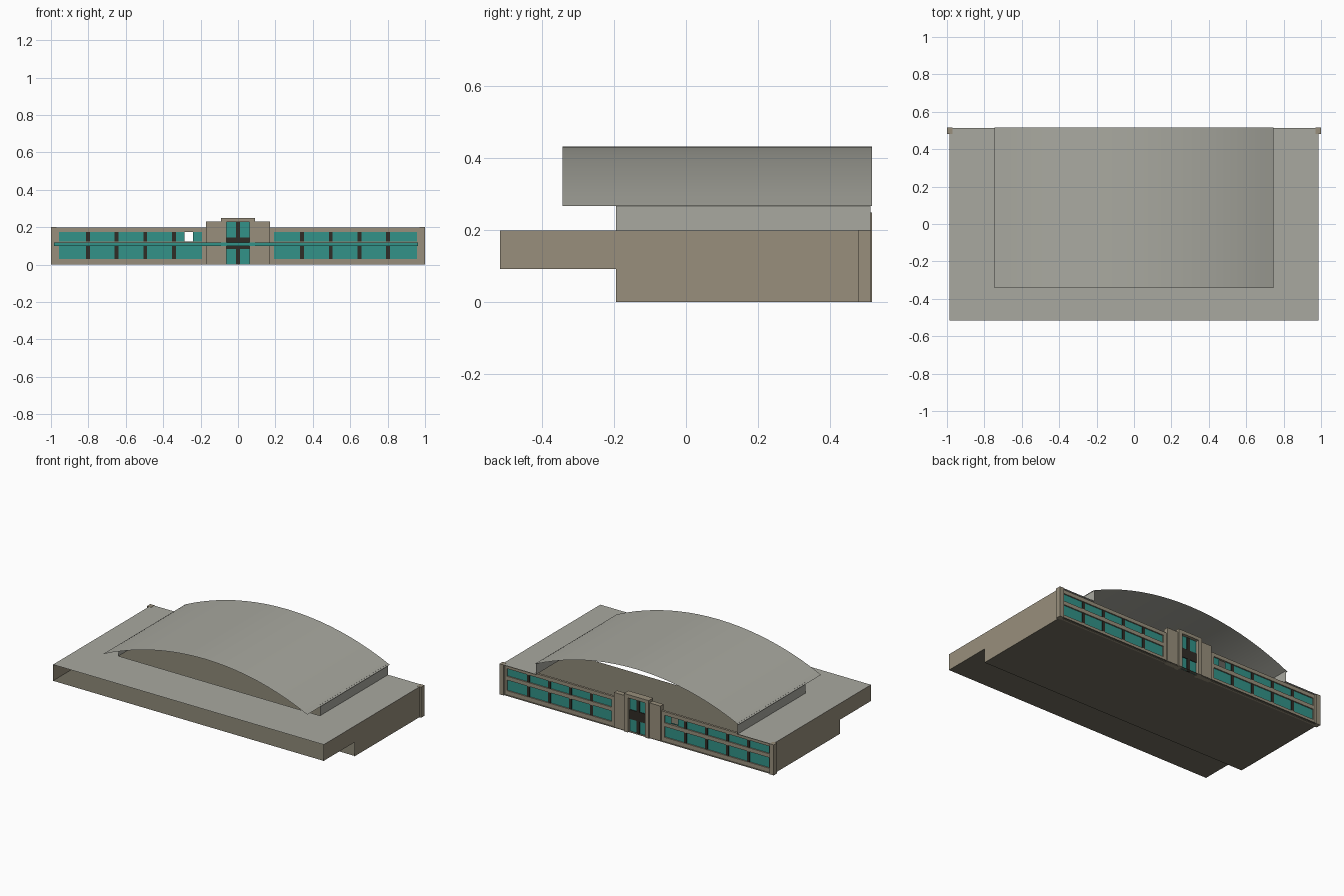
import bpy, bmesh, math

if "Cube" in bpy.data.objects:
    bpy.data.objects.remove(bpy.data.objects["Cube"])


def material(name, rgb):
    m = bpy.data.materials.new(name)
    lin = [((c / 255 + 0.055) / 1.055) ** 2.4 for c in rgb]
    m.diffuse_color = (*lin, 1)
    m.use_nodes = True
    m.node_tree.nodes["Principled BSDF"].inputs["Base Color"].default_value = m.diffuse_color
    return m


WALL = material("tan wall", (152, 143, 124))
ROOF = material("light grey roof", (169, 169, 160))
FLOOR = material("dark tan floor", (114, 110, 96))
GLASS = material("teal glass", (50, 146, 136))
DARK = material("dark frame", (48, 44, 38))


def finish(name, bm, mat):
    me = bpy.data.meshes.new(name)
    bm.to_mesh(me)
    bm.free()
    me.materials.append(mat)
    ob = bpy.data.objects.new(name, me)
    bpy.context.collection.objects.link(ob)
    return ob


def sheet(name, mat, *polys):
    """Thin single-sided panels, one face per polygon."""
    bm = bmesh.new()
    for p in polys:
        bm.faces.new([bm.verts.new(v) for v in p])
    return finish(name, bm, mat)


def boxes(name, mat, *spans):
    """Boxes joined in one object, each given as (x0, x1, y0, y1, z0, z1)."""
    bm = bmesh.new()
    for x0, x1, y0, y1, z0, z1 in spans:
        vs = bmesh.ops.create_cube(bm, size=1)["verts"]
        for v in vs:
            v.co = (x1 if v.co.x > 0 else x0,
                    y1 if v.co.y > 0 else y0,
                    z1 if v.co.z > 0 else z0)
    return finish(name, bm, mat)


def flat(x0, x1, y0, y1, z):
    return [(x0, y0, z), (x1, y0, z), (x1, y1, z), (x0, y1, z)]


def upright(x0, x1, z0, z1, y):
    return [(x1, y, z0), (x0, y, z0), (x0, y, z1), (x1, y, z1)]


X, YF, YB = 0.987, -0.517, 0.513      # half width, open front, facade side
YS, ZS, H = -0.194, 0.093, 0.2        # step in the underside, main roof height
XH = 0.735                            # half width of the raised hall

# stepped side walls; the front is open
profile = [(YS, 0), (YB, 0), (YB, H), (YF, H), (YF, ZS), (YS, ZS)]
sheet("side_walls", WALL,
      [(X, y, z) for y, z in profile],
      [(-X, y, z) for y, z in reversed(profile)])

# floors: ground and raised front
sheet("ground_floor", FLOOR, flat(-X, X, YS, YB, 0.002))
sheet("raised_floor", FLOOR, flat(-X, X, YF, YS, ZS))

# flat roof, open beneath the arched roof
sheet("flat_roof", ROOF,
      flat(-X, X, YF, YS, H), flat(-X, -XH, YS, YB, H), flat(XH, X, YS, YB, H))

# low walls carrying the arch
sheet("arch_side_walls", ROOF,
      *[[(s * XH, YS, H), (s * XH, YB, H), (s * XH, YB, 0.272), (s * XH, YS, 0.272)]
        for s in (1, -1)])

# arched roof: segmental arc, thin shell open at both ends
W, Z0, RISE, N = 0.745, 0.267, 0.166, 20
R = (W * W + RISE * RISE) / (2 * RISE)
half = math.asin(W / R)
bm = bmesh.new()
rows = []
for i in range(N + 1):
    a = -half + 2 * half * i / N
    x, z = R * math.sin(a), Z0 + RISE - R + R * math.cos(a)
    rows.append([bm.verts.new((x, y, z)) for y in (-0.343, 0.517)])
for a, b in zip(rows, rows[1:]):
    f = bm.faces.new((a[0], b[0], b[1], a[1]))
    f.smooth = True
finish("arched_roof", bm, ROOF)

# facade: rails and posts around two window bands on each wing
y0, y1 = 0.485, 0.5
rails, panes, bars = [], [], []
HOLE = (-0.285, -0.24)
for s in (-1, 1):
    def span(a, b):
        return (s * a, s * b) if s > 0 else (s * b, s * a)
    for z0, z1 in ((0, 0.03), (0.1, 0.125), (0.175, H - 0.001)):
        rails.append((*span(0.17, 0.97), y0, y1, z0, z1))
    for a, b in ((0.17, 0.193), (0.957, 0.97)):
        rails.append((*span(a, b), y0, y1, 0, H - 0.002))
    wx = span(0.193, 0.957)
    panes.append(upright(*wx, 0.03, 0.1, 0.492))
    if s < 0:   # one upper pane is missing
        panes.append(upright(wx[0], HOLE[0], 0.125, 0.175, 0.492))
        panes.append(upright(HOLE[1], wx[1], 0.125, 0.175, 0.492))
    else:
        panes.append(upright(*wx, 0.125, 0.175, 0.492))
    for i in range(4):
        c = 0.342 + 0.1535 * i
        for z0, z1 in ((0.03, 0.1), (0.125, 0.175)):
            bars.append((*span(c - 0.01, c + 0.01), 0.487, 0.497, z0, z1))
boxes("facade_rails", WALL, *rails)
sheet("window_panes", GLASS, *panes)
boxes("window_bars", DARK, *bars)

# corner piers
boxes("corner_piers", WALL,
      (-1, -0.97, 0.48, 0.515, 0, H + 0.001), (0.97, 1, 0.48, 0.515, 0, H + 0.001))

# entrance: stepped piers, lintel and door glazing
boxes("entrance_side_piers", WALL,
      (-0.17, -0.09, 0.475, 0.508, 0, 0.232), (0.09, 0.17, 0.475, 0.508, 0, 0.232))
boxes("entrance_frame", WALL,
      (-0.09, -0.062, 0.47, 0.517, 0, 0.25), (0.062, 0.09, 0.47, 0.517, 0, 0.25),
      (-0.062, 0.062, 0.47, 0.517, 0.228, 0.25))
sheet("entrance_glass", GLASS, upright(-0.062, 0.062, 0, 0.228, 0.495))
boxes("entrance_bars", DARK,
      (-0.011, 0.011, 0.491, 0.499, 0, 0.228),
      (-0.062, 0.062, 0.4905, 0.4995, 0.083, 0.145))

# long glazing strip behind the facade
boxes("inner_strip", GLASS, (-0.985, 0.962, 0.462, 0.468, 0.1, 0.118))
